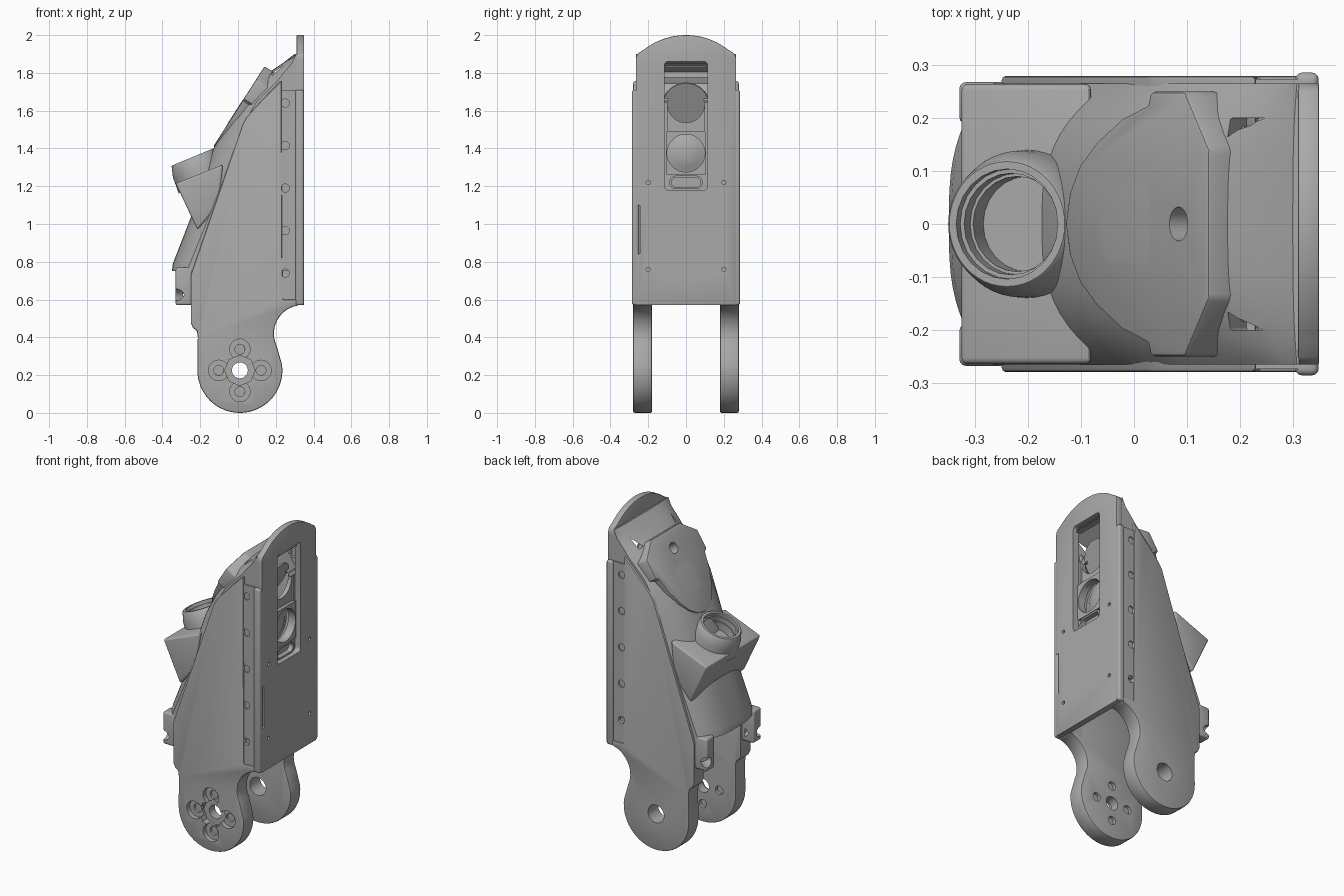
import bpy, bmesh, math
from mathutils import Vector, Matrix

old = bpy.data.objects.get("Cube")
if old:
    bpy.data.objects.remove(old, do_unlink=True)

grey = bpy.data.materials.new("plain grey")
grey.use_nodes = True
grey.diffuse_color = (0.4, 0.4, 0.4, 1)
grey.node_tree.nodes["Principled BSDF"].inputs["Base Color"].default_value = (0.4, 0.4, 0.4, 1)

X, Y, Z = Vector((1, 0, 0)), Vector((0, 1, 0)), Vector((0, 0, 1))
O = Vector((0, 0, 0))


def make(name, bm):
    bmesh.ops.recalc_face_normals(bm, faces=bm.faces)
    me = bpy.data.meshes.new(name)
    bm.to_mesh(me)
    bm.free()
    ob = bpy.data.objects.new(name, me)
    bpy.context.collection.objects.link(ob)
    me.materials.append(grey)
    return ob


def apply(ob, kind, **opts):
    m = ob.modifiers.new(kind, kind)
    for k, v in opts.items():
        setattr(m, k, v)
    with bpy.context.temp_override(object=ob, active_object=ob, selected_objects=[ob]):
        bpy.ops.object.modifier_apply(modifier=m.name)


def bevel(ob, width, segments=3):
    apply(ob, 'BEVEL', width=width, segments=segments, limit_method='ANGLE', angle_limit=math.radians(35))


def cut(ob, *cutters, op='DIFFERENCE'):
    for c in cutters:
        apply(ob, 'BOOLEAN', object=c, operation=op, solver='EXACT')
        bpy.data.objects.remove(c, do_unlink=True)


def skin(name, rings):
    """Closed solid through rings of equal length, capped at both ends."""
    bm = bmesh.new()
    vs = [[bm.verts.new(p) for p in r] for r in rings]
    n = len(vs[0])
    for a, b in zip(vs, vs[1:]):
        for i in range(n):
            bm.faces.new((a[i], a[(i + 1) % n], b[(i + 1) % n], b[i]))
    bm.faces.new(vs[0])
    bm.faces.new(vs[-1])
    return make(name, bm)


def prism(name, pts, u, v, w, lo, hi, o=O):
    return skin(name, [[o + a * u + b * v + h * w for a, b in pts] for h in (lo, hi)])


def box(name, x, y, z):
    return prism(name, [(x[0], y[0]), (x[1], y[0]), (x[1], y[1]), (x[0], y[1])], X, Y, Z, *z)


def arc(cx, cy, r, a0, a1, n=12):
    return [(cx + r * math.cos(math.radians(a0 + (a1 - a0) * i / n)),
             cy + r * math.sin(math.radians(a0 + (a1 - a0) * i / n))) for i in range(n + 1)]


def pill(hw, hh, r, cy=0, cx=0):
    return [p for sx, sy, a in ((1, 1, 0), (-1, 1, 90), (-1, -1, 180), (1, -1, 270))
            for p in arc(cx + sx * (hw - r), cy + sy * (hh - r), r, a, a + 90, 5)]


def turned(name, centre, axis, steps, n=40):
    """Round solid from (radius, distance along the axis) steps."""
    w = axis.normalized()
    u = (Y if abs(w.y) < 0.9 else X).cross(w).normalized()
    v = w.cross(u)
    c = Vector(centre)
    return skin(name, [[c + h * w + a * u + b * v for a, b in arc(0, 0, r, 0, 360 - 360 / n, n - 1)]
                       for r, h in steps])


def hole(centre, axis, r, depth, n=32):
    return turned("cutter", centre, axis, [(r, -depth), (r, depth)], n)


# Curved shell: height, crown x, side x
stations = [(0.75, -0.35, -0.27), (0.79, -0.345, -0.255), (1.06, -0.24, -0.145), (1.2, -0.2, -0.09),
            (1.4, -0.13, -0.02), (1.54, -0.05, 0.035), (1.65, 0.02, 0.1), (1.76, 0.11, 0.21),
            (1.81, 0.175, 0.25), (1.85, 0.235, 0.285), (1.9, 0.3, 0.308)]


def loft(name, rows, half, inset, back):
    rings = []
    for z, crown, side in rows:
        ring = [(back, -half, z), (back, half, z)]
        for i in range(25):
            t = 1 - i / 12
            t = math.copysign(1 - (1 - abs(t)) ** 1.5, t)
            ring.append((inset + crown + (side - crown) * abs(t) ** 3, half * t, z))
        rings.append(ring)
    return skin(name, rings)


shell = loft("curved_shell", stations, 0.266, 0, 0.312)
inner = [(0.7, -0.37, -0.3)] + stations[1:7]
cut(shell, loft("cutter", inner, 0.185, 0.045, 0.275))

# Forward wedge carrying the round socket
wedge = prism("socket_wedge", [(-0.33, 1.215), (-0.08, 1.315), (-0.1, 1.1), (-0.215, 0.97)], X, Z, Y, -0.265, 0.265)
bevel(wedge, 0.012)
axis = Vector((-0.38, 0, 0.92)).normalized()
top = Vector((-0.24, 0, 1.355))
socket = turned("round_socket", top, axis, [(0.142, -0.15), (0.138, -0.06), (0.122, -0.004), (0.118, 0)], 48)
bores = ((0.104, 0.02), (0.096, 0.05), (0.09, 0.1))
for r, d in bores:
    cut(socket, hole(top, axis, r, d, 24))
cut(wedge, hole(top, axis, 0.09, 0.1, 24))

# Flat raised panel above the socket
low, high = Vector((-0.125, 0, 1.405)), Vector((0.148, 0, 1.832))
u = (high - low).normalized()
out = Y.cross(u)
if out.x > 0:
    out = -out
half = [(0, 0.0), (0.015, 0.06), (0.05, 0.11), (0.11, 0.155), (0.2, 0.2), (0.29, 0.225),
        (0.3, 0.25), (0.42, 0.25), (0.49, 0.16), (0.505, 0.14)]
panel = prism("raised_panel", half + [(a, -b) for a, b in reversed(half[1:])], u, Y, out, -0.1, 0.008, low)
bevel(panel, 0.008, 2)
for ob in (panel, shell):
    cut(ob, hole((0.095, 0, 1.74), out, 0.032, 0.1))

# Sloped rectangular pocket near the top
a, b = Vector((0.175, 0, 1.795)), Vector((0.313, 0, 1.885))
s = (b - a).normalized()
cut(shell, prism("cutter", pill(0.08, 0.2, 0.004), s, Y, s.cross(Y), -0.2, 0, (a + b) / 2))

# Side plates with rounded pivot arms
PX, PZ = 0.01, 0.225
profile = (arc(PX, PZ, 0.225, 180, 368, 32) + arc(0.34, 0.42, 0.15, 205, 97, 14)
           + [(0.32, 0.6), (0.235, 0.6), (0.23, 1.76), (0.16, 1.69), (0.08, 1.605), (0.045, 1.565), (0.025, 1.53),
              (-0.25, 0.73), (-0.25, 0.475), (-0.238, 0.45), (-0.218, 0.435), (-0.213, 0.4)])
for name, y0, y1 in (("front_side_plate", -0.28, -0.18), ("back_side_plate", 0.18, 0.28)):
    plate = prism(name, profile, X, Z, Y, y0, y1)
    bevel(plate, 0.008, 2)
    if y0 < 0:
        # Clover-shaped horn recess with four screw seats
        cut(plate, hole((PX, -0.29, PZ), Y, 0.08, 0.055, 8), hole((PX, 0, PZ), Y, 0.042, 0.5))
        for k in range(4):
            c = (PX + 0.112 * math.cos(k * math.pi / 2), -0.29, PZ + 0.112 * math.sin(k * math.pi / 2))
            cut(plate, hole(c, Y, 0.054, 0.04), hole(c, Y, 0.026, 0.3))
            # Blind screws keep the seats closed
            turned("arm_screw", c, Y, [(0.026, 0.055), (0.026, 0.09)], 24)
    else:
        cut(plate, hole((PX, 0.2, PZ), Y, 0.055, 0.2))

# Rails, flanges and lower lugs on both sides
for side, word in ((-1, "front"), (1, "back")):
    ys = lambda p, q: sorted((side * p, side * q))
    rail = box(word + "_rail", (0.228, 0.312), ys(0.18, 0.274), (0.57, 1.71))
    for i in range(5):
        deep = 0.2 if i in (1, 2) else 0.02
        cut(rail, hole((0.25, side * 0.274, 0.74 + 0.225 * i), Y, 0.022, deep, 20))
    flange = box(word + "_flange", (0.305, 0.349), ys(0.25, 0.286), (0.57, 1.71))
    bevel(flange, 0.012)
    lug = box(word + "_lug", (-0.33, -0.24), ys(0.19, 0.268), (0.57, 0.77))
    bevel(lug, 0.012)
    cut(lug, hole((-0.33, side * 0.262, 0.625), Vector((1, -side * 0.8, 0)), 0.032, 0.09, 24))

# Flat cover with arched top and long window
outline = [(-0.266, 0.57), (0.266, 0.57), (0.266, 1.86)] + arc(0.216, 1.87, 0.05, 0, 45, 4) + \
    arc(0, 1.64, 0.36, 52, 128, 24) + arc(-0.216, 1.87, 0.05, 135, 180, 4)
cover = prism("flat_cover", outline, Y, Z, X, 0.31, 0.35)
bevel(cover, 0.004, 2)
cut(cover, prism("cutter", pill(0.114, 0.34, 0.02, 1.52), Y, Z, X, 0.2, 0.4))
for y in (-0.2, 0.2):
    for z in (0.76, 1.22):
        cut(cover, hole((0.35, y, z), X, 0.011, 0.03, 16))
cut(cover, prism("cutter", pill(0.012, 0.13, 0.008, 0.97, -0.255), Y, Z, X, 0.335, 0.4))

# Window bezel: two round openings, a slot and a hood recess
cut(shell, prism("cutter", pill(0.098, 0.18, 0.01, 1.64), Y, Z, X, 0.3, 0.4),
    prism("cutter", [(-0.09, 1.8), (0.09, 1.8), (0.05, 1.66), (-0.05, 1.66)], Y, Z, X, 0.265, 0.4),
    hole((0.3, 0, 1.635), X, 0.098, 0.06, 48),
    hole((0.3, 0, 1.375), X, 0.1, 0.06, 48),
    prism("cutter", pill(0.076, 0.026, 0.025, 1.22), Y, Z, X, 0.295, 0.4))
for z in (1.835, 1.85):
    box("bezel_rib", (0.3, 0.33), (-0.108, 0.108), (z - 0.003, z + 0.003))
frame = prism("lens_frame", pill(0.106, 0.115, 0.012, 1.375), Y, Z, X, 0.305, 0.325)
cut(frame, hole((0.3, 0, 1.375), X, 0.1, 0.1, 48))
slot = prism("slot_rim", pill(0.088, 0.036, 0.034, 1.22), Y, Z, X, 0.305, 0.325)
cut(slot, prism("cutter", pill(0.076, 0.026, 0.025, 1.22), Y, Z, X, 0.2, 0.4))
turned("upper_lens", (0.25, 0, 1.635), Vector((1, 0, -0.45)), [(0.12, -0.01), (0.12, 0)], 48)
turned("lower_lens", (0.25, 0, 1.375), X, [(0.12, 0), (0.1, 0.004), (0.07, 0.02), (0.03, 0.028)], 48)

# Crisp edges, smooth curves
for ob in bpy.context.scene.objects:
    if ob.type == 'MESH':
        with bpy.context.temp_override(object=ob, active_object=ob, selected_objects=[ob],
                                       selected_editable_objects=[ob]):
            bpy.ops.object.shade_smooth_by_angle(angle=math.radians(30))
